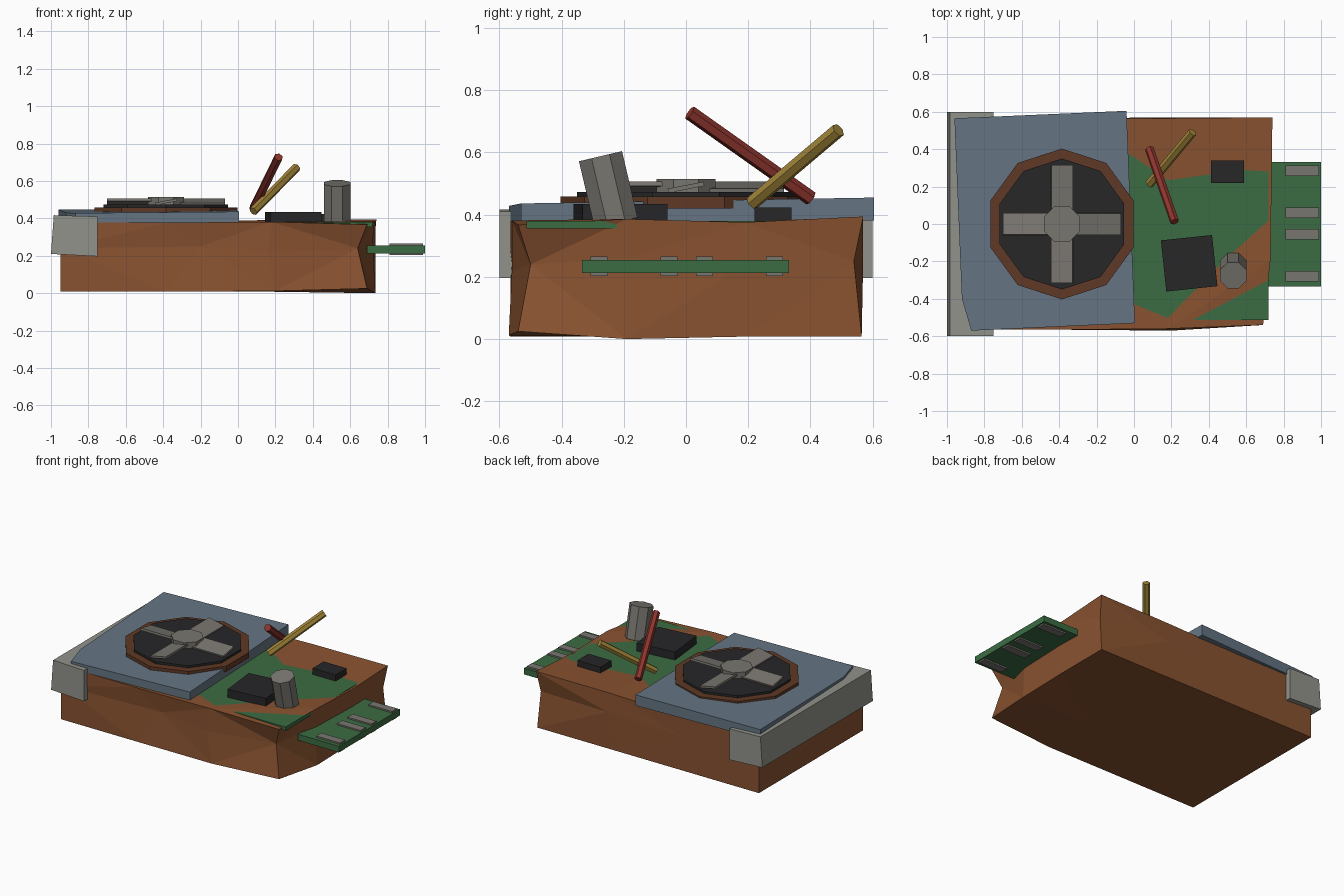
import bpy, bmesh, math
from mathutils import Vector, Matrix

if "Cube" in bpy.data.objects:
    bpy.data.objects.remove(bpy.data.objects["Cube"])


def material(name, rgb):
    m = bpy.data.materials.new(name)
    m.diffuse_color = (*rgb, 1)
    m.use_nodes = True
    m.node_tree.nodes["Principled BSDF"].inputs["Base Color"].default_value = m.diffuse_color
    return m


RUST = material("rust", (0.25, 0.085, 0.03))
DARK_RUST = material("dark_rust", (0.115, 0.04, 0.018))
GREEN = material("board_green", (0.045, 0.15, 0.055))
BLUE = material("steel_blue", (0.13, 0.18, 0.23))
BLACK = material("black_plastic", (0.02, 0.02, 0.022))
METAL = material("dull_metal", (0.19, 0.18, 0.16))
BRACKET = material("bracket_grey", (0.29, 0.29, 0.26))
RED = material("red_wire", (0.27, 0.035, 0.025))
YELLOW = material("yellow_wire", (0.35, 0.23, 0.04))


def finish(name, bm, mat):
    bmesh.ops.recalc_face_normals(bm, faces=bm.faces)
    me = bpy.data.meshes.new(name)
    bm.to_mesh(me)
    bm.free()
    me.materials.append(mat)
    ob = bpy.data.objects.new(name, me)
    bpy.context.collection.objects.link(ob)
    return ob


def box(name, centre, size, mat, rot=Matrix()):
    bm = bmesh.new()
    m = Matrix.Translation(centre) @ rot @ Matrix.Diagonal((*size, 1))
    bmesh.ops.create_cube(bm, size=1, matrix=m)
    return finish(name, bm, mat)


def rod(name, a, b, r, sides, mat, turn=0.0):
    """Faceted cylinder from point a to point b."""
    a, b = Vector(a), Vector(b)
    d = b - a
    bm = bmesh.new()
    m = (Matrix.Translation((a + b) / 2) @ Vector((0, 0, 1)).rotation_difference(d).to_matrix().to_4x4()
         @ Matrix.Rotation(turn, 4, 'Z'))
    bmesh.ops.create_cone(bm, cap_ends=True, segments=sides, radius1=r, radius2=r,
                          depth=d.length, matrix=m)
    return finish(name, bm, mat)


def prism(name, bottom, top, mat):
    """Solid between two matching outlines."""
    bm = bmesh.new()
    lo = [bm.verts.new(p) for p in bottom]
    hi = [bm.verts.new(p) for p in top]
    n = len(lo)
    bm.faces.new(lo)
    bm.faces.new(hi)
    for i in range(n):
        j = (i + 1) % n
        bm.faces.new((lo[i], lo[j], hi[j], hi[i]))
    return finish(name, bm, mat)


# Battered body: a divided block with dented points
XS, YS, ZS = (-0.95, -0.38, 0.18, 0.735), (-0.565, -0.19, 0.19, 0.565), (0.008, 0.24, 0.378)
bm = bmesh.new()
bmesh.ops.create_cube(bm, size=2)
for v in bm.verts:
    v.co = (XS[-1 if v.co.x > 0 else 0], YS[-1 if v.co.y > 0 else 0], ZS[-1 if v.co.z > 0 else 0])
for axis, cuts in ((0, XS[1:3]), (1, YS[1:3]), (2, ZS[1:2])):
    for c in cuts:
        co, no = Vector(), Vector()
        co[axis], no[axis] = c, 1
        bmesh.ops.bisect_plane(bm, geom=bm.verts[:] + bm.edges[:] + bm.faces[:],
                               plane_co=co, plane_no=no)


def pick(i, j, k):
    p = Vector((XS[i], YS[j], ZS[k]))
    return min(bm.verts, key=lambda v: (v.co - p).length)


moves = {
    (3, 0, 2): (0.69, -0.54, 0.367), (3, 0, 1): (0.64, -0.50, 0.24), (3, 0, 0): (0.69, -0.54, 0.025),
    (2, 0, 2): (0.18, -0.56, 0.3814), (3, 1, 2): (0.73, -0.19, 0.386), (2, 1, 2): (0.18, -0.19, 0.3724),
    (3, 2, 2): (0.735, 0.19, 0.3757), (2, 2, 2): (0.18, 0.19, 0.3784), (3, 3, 2): (0.74, 0.57, 0.394),
    (2, 3, 2): (0.18, 0.565, 0.392), (3, 3, 1): (0.725, 0.54, 0.25), (3, 1, 1): (0.72, -0.19, 0.26),
    (2, 0, 1): (0.16, -0.56, 0.22), (1, 0, 1): (-0.2, -0.545, 0.25), (3, 1, 0): (0.735, -0.19, 0.0),
    (2, 0, 0): (0.2, -0.57, 0.012), (2, 3, 1): (0.2, 0.57, 0.26),
}
found = [(pick(*key), co) for key, co in moves.items()]
for a, b in (((2, 0, 2), (3, 1, 2)), ((2, 1, 2), (3, 2, 2))):
    bmesh.ops.connect_verts(bm, verts=[pick(*a), pick(*b)])
for v, co in found:
    v.co = co
bmesh.ops.triangulate(bm, faces=bm.faces)
finish("body", bm, RUST)

# Circuit board in the top and its components
box("circuit_board", (0.345, 0, 0.3675), (0.75, 1.025, 0.025), GREEN)
box("large_chip", (0.295, -0.21, 0.405), (0.275, 0.275, 0.06), BLACK, Matrix.Rotation(math.radians(6), 4, 'Z'))
box("small_chip", (0.5, 0.28, 0.40), (0.175, 0.12, 0.045), BLACK)
rod("capacitor", (0.53, -0.225, 0.375), (0.53, -0.275, 0.588), 0.077, 8, METAL, math.pi / 8)
rod("red_wire", (0.082, 0.402, 0.452), (0.217, 0.012, 0.728), 0.024, 6, RED)
rod("yellow_wire", (0.082, 0.213, 0.438), (0.313, 0.49, 0.672), 0.024, 6, YELLOW)

# Edge connector with contact pads
box("edge_connector", (0.845, -0.002, 0.234), (0.31, 0.665, 0.042), GREEN)
for i, y in enumerate((-0.28, -0.055, 0.06, 0.285)):
    box(f"contact_pad_{i + 1}", (0.9, y, 0.234), (0.18, 0.055, 0.062), METAL)

# End bracket
profile = ((-1, 0.21), (-0.75, 0.197), (-0.75, 0.41), (-0.985, 0.417))
prism("end_bracket", [(x, -0.6, z) for x, z in profile], [(x, 0.6, z) for x, z in profile], BRACKET)

# Skewed cover plate
outline = ((-0.96, 0.565), (-0.92, -0.4), (-0.87, -0.57), (0.005, -0.53), (-0.04, 0.605))
prism("cover_plate", [(x, y, 0.375 + 0.01 * y) for x, y in outline],
      [(x, y, 0.445 + 0.017 * y + 0.008 * x) for x, y in outline], BLUE)

# Fan: rim, recess, hub, pitched blades
FX, FY = -0.385, 0.0
rod("fan_rim", (FX, FY, 0.42), (FX, FY, 0.458), 0.403, 10, DARK_RUST)
rod("fan_recess", (FX, FY, 0.44), (FX, FY, 0.473), 0.35, 10, BLACK)
rod("fan_hub", (FX, FY, 0.46), (FX, FY, 0.514), 0.103, 8, METAL, math.pi / 8)
for i in range(4):
    spin = Matrix.Rotation(i * math.pi / 2, 4, 'Z')
    centre = Vector((FX, FY, 0.488)) + spin @ Vector((0.17, 0, 0))
    box(f"fan_blade_{i + 1}", centre, (0.29, 0.118, 0.014), METAL,
        spin @ Matrix.Rotation(math.radians(11), 4, 'X'))

# Wire and rim facets: put rim corners straight front and back
for n in ("fan_rim", "fan_recess"):
    ob = bpy.data.objects[n]
    c = Vector((FX, FY, 0))
    top = max(v.co.y for v in ob.data.vertices)
    r = max((v.co - Vector((FX, FY, v.co.z))).length for v in ob.data.vertices)
    if top < r * 0.999:
        ob.data.transform(Matrix.Translation(c) @ Matrix.Rotation(math.radians(18), 4, 'Z') @ Matrix.Translation(-c))
